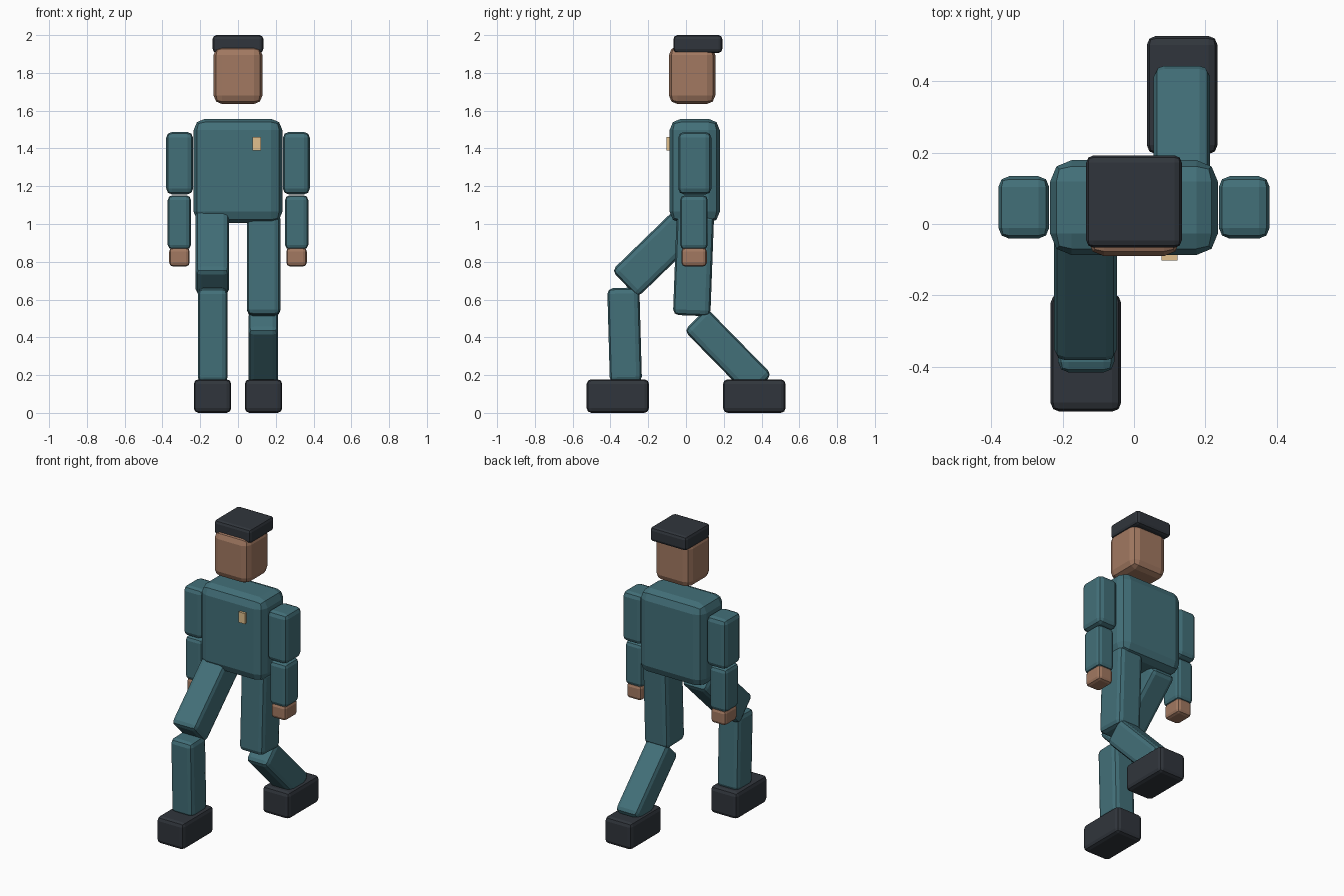
import bpy
import math

if "Cube" in bpy.data.objects:
    bpy.data.objects.remove(bpy.data.objects["Cube"])


def material(name, color):
    m = bpy.data.materials.new(name)
    m.diffuse_color = (*color, 1)
    m.use_nodes = True
    m.node_tree.nodes["Principled BSDF"].inputs["Base Color"].default_value = m.diffuse_color
    return m


CLOTH = material("teal cloth", (0.055, 0.16, 0.19))
SKIN = material("skin", (0.36, 0.19, 0.12))
DARK = material("dark leather", (0.03, 0.036, 0.045))
BRASS = material("brass", (0.75, 0.53, 0.27))


def block(name, size, center, mat, bevel=0.03, tilt=0.0):
    """Bevelled flat-faced box, optionally tilted about x."""
    bpy.ops.mesh.primitive_cube_add(size=1, location=center)
    ob = bpy.context.object
    ob.name = name
    ob.scale = size
    bpy.ops.object.transform_apply(location=False, rotation=False, scale=True)
    ob.rotation_euler.x = tilt
    ob.data.materials.append(mat)
    if bevel:
        mod = ob.modifiers.new("Bevel", 'BEVEL')
        mod.width = bevel
        mod.segments = 2
        mod.limit_method = 'NONE'
    return ob


def span(name, x, y, z, mat, bevel=0.03):
    """Block given by its min/max on each axis."""
    return block(name, [b - a for a, b in (x, y, z)],
                 [(a + b) / 2 for a, b in (x, y, z)], mat, bevel)


def limb(name, x, width, depth, top, bottom, mat):
    """Block running between two (y, z) end points."""
    dy, dz = top[0] - bottom[0], top[1] - bottom[1]
    center = (x, (top[0] + bottom[0]) / 2, (top[1] + bottom[1]) / 2)
    block(name, (width, depth, math.hypot(dy, dz)), center, mat,
          0.03, math.atan2(-dy, dz))


# Head, cap, torso and chest badge
span("head", (-0.129, 0.129), (-0.09, 0.155), (1.635, 1.94), SKIN, 0.045)
span("cap", (-0.134, 0.134), (-0.066, 0.192), (1.906, 2.0), DARK, 0.02)
span("torso", (-0.235, 0.235), (-0.087, 0.179), (1.005, 1.557), CLOTH, 0.06)
span("badge", (0.077, 0.122), (-0.103, -0.08), (1.39, 1.46), BRASS, 0)

# Hanging arms
for side, s in (("left", 1), ("right", -1)):
    def arm_part(name, inner, outer, y, z, mat, bevel):
        span(f"{side}_{name}", sorted((s * inner, s * outer)), y, z, mat, bevel)
    arm_part("upper_arm", 0.238, 0.38, (-0.041, 0.134), (1.157, 1.487), CLOTH, 0.03)
    arm_part("forearm", 0.249, 0.372, (-0.031, 0.115), (0.865, 1.152), CLOTH, 0.025)
    arm_part("hand", 0.256, 0.364, (-0.024, 0.11), (0.775, 0.875), SKIN, 0.02)

# Striding legs: hip, knee, shin top, ankle as (y, z), then boot y range
strides = (
    ("front", -1, (0.06, 1.055), (-0.325, 0.682), (-0.332, 0.662), (-0.318, 0.16), (-0.526, -0.196)),
    ("back", 1, (0.05, 1.055), (0.03, 0.515), (0.05, 0.495), (0.395, 0.143), (0.196, 0.527)),
)
for name, s, hip, knee, shin, ankle, boot in strides:
    limb(f"{name}_thigh", s * 0.136, 0.176, 0.198, hip, knee, CLOTH)
    limb(f"{name}_shin", s * 0.134, 0.158, 0.17, shin, ankle, CLOTH)
    span(f"{name}_boot", sorted((s * 0.036, s * 0.234)), boot, (0, 0.178), DARK, 0.025)
